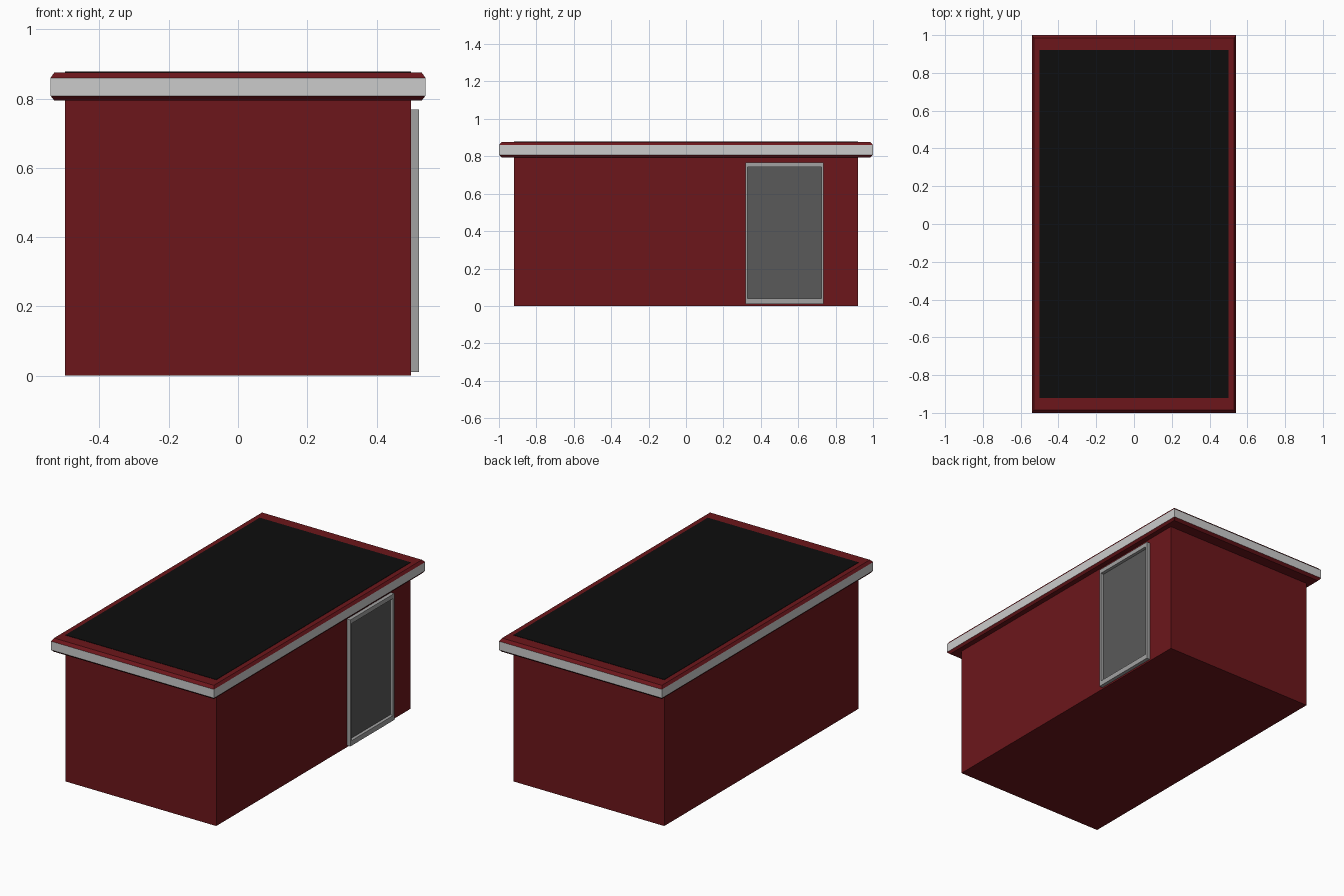
import bpy, bmesh

if "Cube" in bpy.data.objects:
    bpy.data.objects.remove(bpy.data.objects["Cube"])


def material(name, rgb):
    m = bpy.data.materials.new(name)
    m.diffuse_color = (*rgb, 1)
    m.use_nodes = True
    m.node_tree.nodes["Principled BSDF"].inputs["Base Color"].default_value = m.diffuse_color
    return m


RED = material("red_paint", (0.15, 0.008, 0.011))
BLACK = material("black_felt", (0.004, 0.004, 0.004))
PALE = material("pale_trim", (0.52, 0.52, 0.52))
GREY = material("grey_frame", (0.36, 0.36, 0.36))
DARK = material("dark_panel", (0.1, 0.1, 0.1))


def finish(name, bm, *mats):
    bmesh.ops.recalc_face_normals(bm, faces=bm.faces)
    me = bpy.data.meshes.new(name)
    bm.to_mesh(me)
    bm.free()
    for m in mats:
        me.materials.append(m)
    ob = bpy.data.objects.new(name, me)
    bpy.context.collection.objects.link(ob)
    return ob


def box(name, x, y, z, mat):
    """Box from (min, max) ranges."""
    bm = bmesh.new()
    bmesh.ops.create_cube(bm, size=1)
    for v in bm.verts:
        v.co = [r[0] if c < 0 else r[1] for c, r in zip(v.co, (x, y, z))]
    return finish(name, bm, mat)


def rect_loft(name, rings, pale_band, *mats):
    """Stack of centred rectangles (half x, half y, z); one band gets slot 1."""
    bm = bmesh.new()
    loops = [[bm.verts.new((sx * hx, sy * hy, z))
              for sx, sy in ((-1, -1), (1, -1), (1, 1), (-1, 1))]
             for hx, hy, z in rings]
    bm.faces.new(loops[0])
    bm.faces.new(loops[-1])
    for k, (a, b) in enumerate(zip(loops, loops[1:])):
        for i in range(4):
            j = (i + 1) % 4
            f = bm.faces.new((a[i], a[j], b[j], b[i]))
            f.material_index = int(k == pale_band)
    return finish(name, bm, *mats)


# Walls
box("walls", (-0.5, 0.5), (-0.92, 0.92), (0, 0.795), RED)

# Overhanging roof slab with chamfered edges and a pale fascia band
rect_loft("roof_slab", [(0.53, 0.985, 0.794), (0.541, 1.0, 0.808),
                        (0.541, 1.0, 0.86), (0.53, 0.985, 0.876)], 1, RED, PALE)

# Black roof covering
box("roof_covering", (-0.5, 0.5), (-0.92, 0.92), (0.86, 0.878), BLACK)

# Door frame on the right wall: rectangular outline with an opening
Y0, Y1, Z0, Z1 = 0.318, 0.735, 0.01, 0.768
IY0, IY1, IZ0, IZ1 = 0.33, 0.724, 0.04, 0.742
DEPTH = (0.495, 0.522)
bm = bmesh.new()
outer = [(Y0, Z0), (Y1, Z0), (Y1, Z1), (Y0, Z1)]
inner = [(IY0, IZ0), (IY1, IZ0), (IY1, IZ1), (IY0, IZ1)]
rings = [[bm.verts.new((x, y, z)) for y, z in pts]
         for pts, x in ((outer, DEPTH[0]), (outer, DEPTH[1]),
                        (inner, DEPTH[1]), (inner, DEPTH[0]))]
for a, b in zip(rings, rings[1:] + rings[:1]):
    for i in range(4):
        j = (i + 1) % 4
        bm.faces.new((a[i], a[j], b[j], b[i]))
finish("door_frame", bm, GREY)

# Recessed door panel
box("door_panel", (0.495, 0.503), (IY0, IY1), (IZ0, IZ1), DARK)
